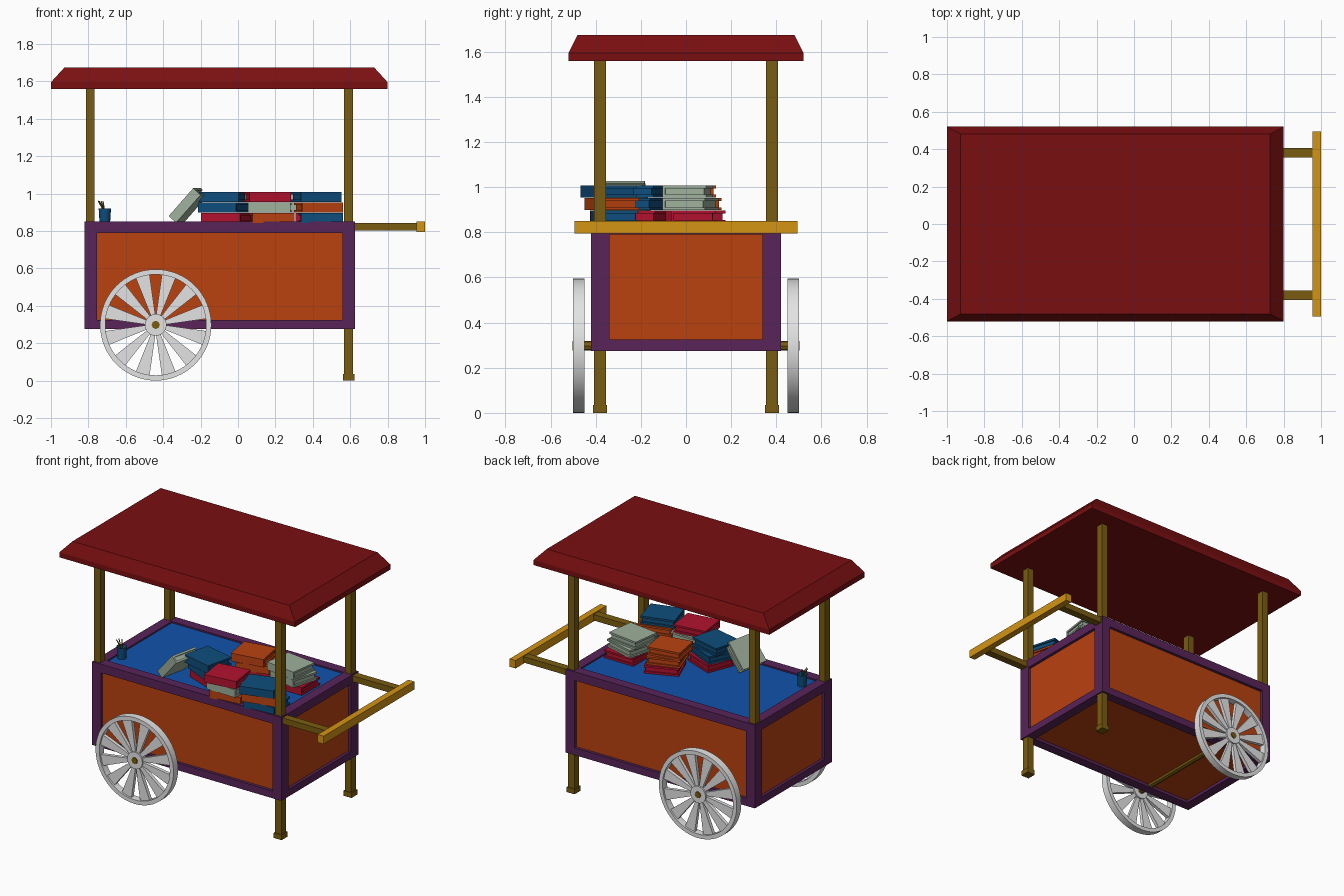
import bpy, bmesh, math, random
from mathutils import Matrix, Vector

random.seed(4)
default = bpy.data.objects.get("Cube")
if default:
    bpy.data.objects.remove(default)


# Materials, given as display colours and converted to linear
def material(name, rgb):
    lin = [((c / 255 + 0.055) / 1.055) ** 2.4 if c > 10 else c / 255 / 12.92 for c in rgb]
    m = bpy.data.materials.new(name)
    m.use_nodes = True
    m.diffuse_color = (*lin, 1)
    m.node_tree.nodes["Principled BSDF"].inputs["Base Color"].default_value = (*lin, 1)
    return m


MAROON = material("maroon roof", (122, 15, 17))
PURPLE = material("purple frame", (88, 36, 88))
ORANGE = material("burnt orange", (186, 66, 16))
WOOD = material("dark gold wood", (122, 92, 16))
GOLD = material("bright gold wood", (212, 148, 20))
WHITE = material("wheel white", (228, 228, 228))
BLUE = material("counter blue", (16, 82, 170))
TEAL = material("book blue", (14, 78, 125))
RED = material("book crimson", (178, 18, 46))
SAGE = material("book sage", (158, 176, 156))


# Helpers
def finish(bm, name, mat, smooth=False):
    bmesh.ops.recalc_face_normals(bm, faces=bm.faces[:])
    me = bpy.data.meshes.new(name)
    bm.to_mesh(me)
    bm.free()
    me.materials.append(mat)
    ob = bpy.data.objects.new(name, me)
    bpy.context.collection.objects.link(ob)
    if smooth:
        bpy.ops.object.select_all(action='DESELECT')
        ob.select_set(True)
        bpy.context.view_layer.objects.active = ob
        bpy.ops.object.shade_smooth_by_angle(angle=math.radians(35))
    return ob


def add_box(bm, x, y, z, mat=Matrix()):
    """Add a box from (min, max) pairs."""
    size = Matrix.Diagonal((x[1] - x[0], y[1] - y[0], z[1] - z[0], 1))
    mid = Matrix.Translation([(a + b) / 2 for a, b in (x, y, z)])
    bmesh.ops.create_cube(bm, size=1, matrix=mat @ mid @ size)


def box(name, mat, x, y, z):
    bm = bmesh.new()
    add_box(bm, x, y, z)
    return finish(bm, name, mat)


def add_rod(bm, a, b, r1, r2, segments):
    a, b = Vector(a), Vector(b)
    rot = (b - a).to_track_quat('Z', 'Y').to_matrix().to_4x4()
    bmesh.ops.create_cone(bm, cap_ends=True, segments=segments, radius1=r1, radius2=r2,
                          depth=(b - a).length, matrix=Matrix.Translation((a + b) / 2) @ rot)


# Cart body: beam frame around recessed panels
X0, X1, Y, Z0, Z1 = -0.82, 0.625, 0.42, 0.275, 0.85
bm = bmesh.new()
for x in ((X0, X0 + 0.067), (X1 - 0.067, X1)):
    for y in ((-Y, -Y + 0.08), (Y - 0.08, Y)):
        add_box(bm, x, y, (Z0, Z1))
    for z in ((Z0, Z0 + 0.05), (Z1 - 0.06, Z1)):
        add_box(bm, x, (-Y + 0.08, Y - 0.08), z)
for y in ((-Y, -Y + 0.067), (Y - 0.067, Y)):
    for z in ((Z0, Z0 + 0.05), (Z1 - 0.06, Z1)):
        add_box(bm, (X0 + 0.067, X1 - 0.067), y, z)
finish(bm, "body_frame", PURPLE)
box("body_panels", ORANGE, (X0 + 0.02, X1 - 0.02), (-Y + 0.02, Y - 0.02), (Z0 + 0.02, Z1 - 0.03))
box("counter_top", BLUE, (X0 + 0.05, X1 - 0.05), (-Y + 0.05, Y - 0.05), (Z1 - 0.03, Z1 - 0.01))

# Posts, legs and handle rails on both sides
for side, s in (("right", -1), ("left", 1)):
    y = sorted((s * 0.355, s * 0.407))
    for end, x in (("rear", -0.79), ("front", 0.592)):
        box(f"{end}_post_{side}", WOOD, (x - 0.024, x + 0.024), y, (Z1 - 0.02, 1.57))
    box(f"leg_{side}", WOOD, (0.568, 0.616), y, (0.02, Z0 + 0.02))
    box(f"foot_{side}", WOOD, (0.562, 0.622), (y[0] - 0.006, y[1] + 0.006), (0, 0.035))
    box(f"handle_rail_{side}", WOOD, (X1 - 0.01, 0.96), y, (0.802, 0.843))
box("handle_bar", GOLD, (0.955, 1.0), (-0.495, 0.495), (0.795, 0.85))

# Roof: slab with a straight lip and sloping edges
bm = bmesh.new()
add_box(bm, (-1, 0.8), (-0.52, 0.52), (1.56, 1.595))
top = max(bm.faces, key=lambda f: f.calc_center_median().z)
new = bmesh.ops.extrude_discrete_faces(bm, faces=[top])["faces"][0]
cx = -0.1
for v in new.verts:
    v.co = (cx + math.copysign(0.827, v.co.x - cx), math.copysign(0.481, v.co.y), 1.675)
finish(bm, "roof", MAROON)

# Wheels: rim, hub and flared spokes, built flat in XZ
WX, WZ, R = -0.44, 0.2975, 0.2975
for side, s in (("right", -1), ("left", 1)):
    wy = s * 0.475
    bm = bmesh.new()
    n = 64
    rings = []
    for i in range(n):
        a = math.tau * i / n
        rings.append([bm.verts.new((WX + r * math.cos(a), wy + d, WZ + r * math.sin(a)))
                      for r, d in ((R, -0.025), (R, 0.025), (R - 0.028, 0.025), (R - 0.028, -0.025))])
    for i in range(n):
        p, q = rings[i], rings[(i + 1) % n]
        for k in range(4):
            j = (k + 1) % 4
            bm.faces.new((p[k], p[j], q[j], q[k]))
    add_rod(bm, (WX, wy - 0.022, WZ), (WX, wy + 0.022, WZ), 0.058, 0.058, 24)
    finish(bm, f"wheel_rim_{side}", WHITE, True)
    bm = bmesh.new()
    for i in range(12):
        turn = Matrix.Translation((WX, wy, WZ)) @ Matrix.Rotation(math.tau * (i + 0.5) / 12, 4, 'Y')
        old = set(bm.verts)
        add_box(bm, (0.045, R - 0.02), (-0.012, 0.012), (-1, 1))
        for v in set(bm.verts) - old:
            v.co.z *= 0.011 if v.co.x < 0.1 else 0.039
            v.co = turn @ v.co
    finish(bm, f"wheel_spokes_{side}", WHITE)
bm = bmesh.new()
add_rod(bm, (WX, -0.503, WZ), (WX, 0.503, WZ), 0.022, 0.022, 8)
finish(bm, "axle", WOOD)


# Books: two covers, a spine and an inset page block
def book(name, mat, place, w=0.225, d=0.195, h=0.054):
    bm = bmesh.new()
    x, y = (-w / 2, w / 2), (-d / 2, d / 2)
    add_box(bm, x, y, (0, 0.013), place)
    add_box(bm, x, y, (h - 0.013, h), place)
    add_box(bm, x, (y[0], y[0] + 0.012), (0.013, h - 0.013), place)
    add_box(bm, (x[0] + 0.01, x[1] - 0.01), (y[0] + 0.012, y[1] - 0.01), (0.013, h - 0.013), place)
    return finish(bm, name, mat)


stacks = [  # centre x, centre y, turn in degrees, colours from the bottom
    (-0.07, -0.20, -14, (RED, TEAL, TEAL)),
    (0.17, -0.33, 8, (ORANGE, SAGE, RED)),
    (0.43, -0.33, 16, (TEAL, ORANGE, TEAL)),
    (0.12, 0.03, 10, (RED, ORANGE, ORANGE)),
    (0.41, 0.02, -8, (RED, SAGE, SAGE)),
]
for i, (x, y, turn, mats) in enumerate(stacks):
    for k, m in enumerate(mats):
        ang = turn + (random.uniform(-14, 14) if k < 2 else 0)
        off = 0.012 * (1 - k)
        place = Matrix.Translation((x + off, y + off, Z1 - 0.008 + 0.056 * k))
        book(f"book_{i + 1}_{k + 1}", m, place @ Matrix.Rotation(math.radians(ang), 4, 'Z'))

# Book leaning against the first stack
lean = (Matrix.Translation((-0.245, -0.275, 0.918)) @ Matrix.Rotation(math.radians(-12), 4, 'Z')
        @ Matrix.Rotation(math.radians(-48), 4, 'Y'))
book("leaning_book", SAGE, lean, 0.2, 0.2)

# Cup with thin sticks
CX, CY = -0.712, -0.25
bm = bmesh.new()
add_rod(bm, (CX, CY, Z1 - 0.01), (CX, CY, 0.92), 0.028, 0.033, 16)
rim = max(bm.faces, key=lambda f: f.calc_center_median().z)
bmesh.ops.inset_region(bm, faces=[rim], thickness=0.005)
bmesh.ops.translate(bm, verts=rim.verts[:], vec=(0, 0, -0.05))
finish(bm, "cup", TEAL, True)
bm = bmesh.new()
for dx, dy in ((-0.03, 0.01), (-0.02, -0.02), (-0.035, -0.01), (-0.01, 0.015)):
    add_rod(bm, (CX - dx / 3, CY - dy / 3, 0.875), (CX + dx, CY + dy, 0.96), 0.003, 0.003, 6)
finish(bm, "sticks", WOOD)
